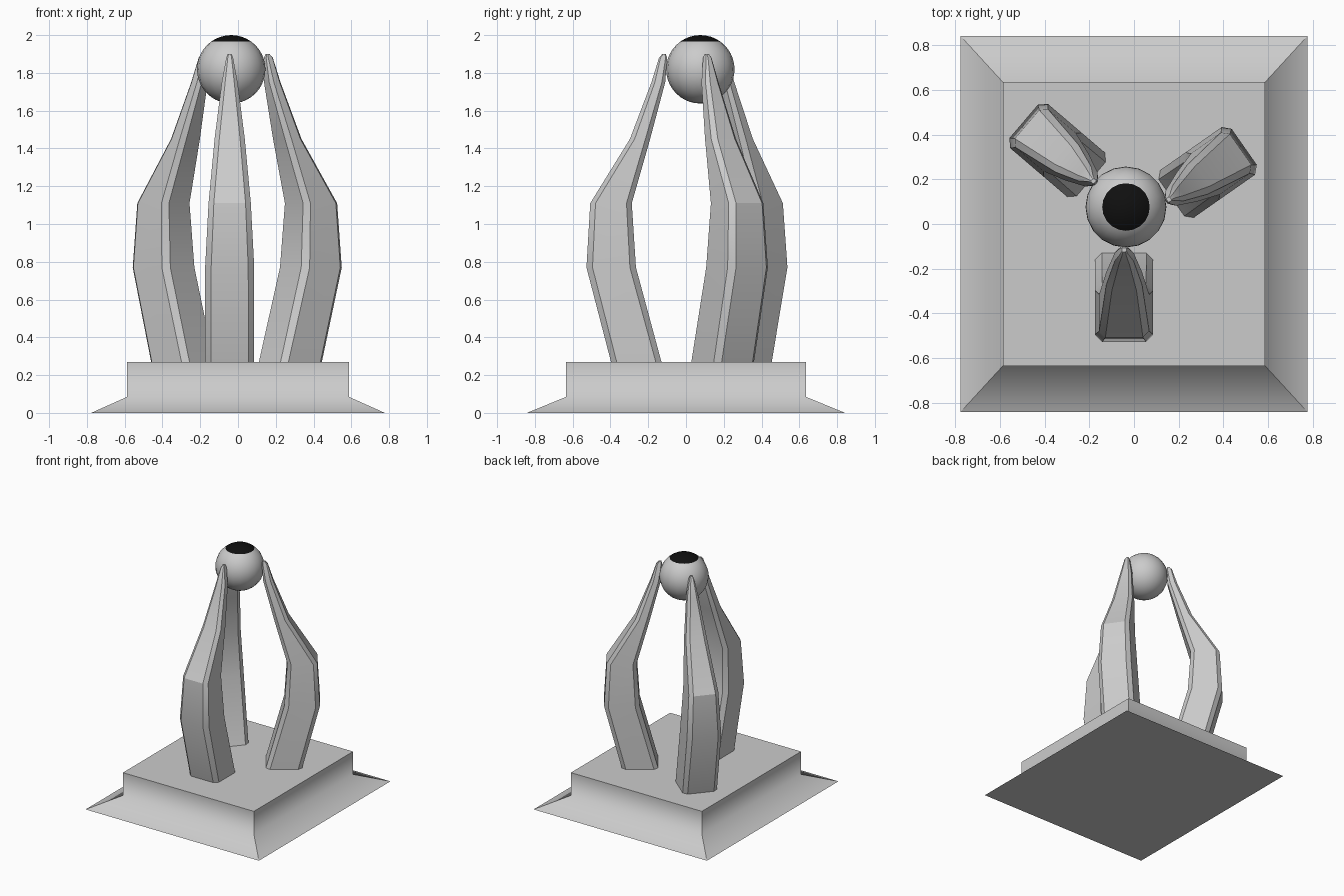
import bpy, bmesh
from math import radians, cos, sin
from mathutils import Vector

if "Cube" in bpy.data.objects:
    bpy.data.objects.remove(bpy.data.objects["Cube"])


def loft(name, rings):
    """Closed solid skinned through equal-length rings, bottom to top."""
    bm = bmesh.new()
    loops = [[bm.verts.new(p) for p in ring] for ring in rings]
    n = len(loops[0])
    for a, b in zip(loops, loops[1:]):
        for i in range(n):
            j = (i + 1) % n
            bm.faces.new((a[i], a[j], b[j], b[i]))
    bm.faces.new(loops[0][::-1])
    bm.faces.new(loops[-1])
    bmesh.ops.recalc_face_normals(bm, faces=bm.faces)
    mesh = bpy.data.meshes.new(name)
    bm.to_mesh(mesh)
    bm.free()
    obj = bpy.data.objects.new(name, mesh)
    bpy.context.collection.objects.link(obj)
    return obj


def select_only(obj):
    bpy.ops.object.select_all(action='DESELECT')
    obj.select_set(True)
    bpy.context.view_layer.objects.active = obj


# Plinth: flared foot blending softly into an upright block
def rect(hx, hy, z):
    return [(-hx, -hy, z), (hx, -hy, z), (hx, hy, z), (-hx, hy, z)]


plinth = loft("plinth", [rect(0.777, 0.842, 0), rect(0.587, 0.635, 0.085),
                         rect(0.587, 0.635, 0.27)])
for p in plinth.data.polygons:
    p.use_smooth = abs(p.normal.z) < 0.99
for e in plinth.data.edges:
    za, zb = (plinth.data.vertices[v].co.z for v in e.vertices)
    e.use_edge_sharp = not (0.08 < za < 0.09 and 0.08 < zb < 0.09)

# Claws: chamfered section (inner radius, outer radius, half width, chamfer, z)
SECTIONS = [
    (0.175, 0.455, 0.130, 0.030, 0.20),
    (0.205, 0.472, 0.130, 0.030, 0.27),
    (0.340, 0.602, 0.130, 0.032, 0.77),
    (0.362, 0.582, 0.112, 0.028, 1.11),
    (0.265, 0.372, 0.080, 0.025, 1.45),
    (0.185, 0.258, 0.042, 0.018, 1.75),
    (0.175, 0.218, 0.018, 0.008, 1.88),
    (0.182, 0.200, 0.010, 0.004, 1.90),
]


def claw(name, origin, degrees):
    a = radians(degrees)
    out = Vector((cos(a), sin(a), 0))
    side = Vector((-sin(a), cos(a), 0))
    base = Vector((*origin, 0))
    rings = []
    for ri, ro, w, c, z in SECTIONS:
        half = [(ro, w - c), (ro - c, w), (ri + c, w), (ri, w - c)]
        outline = half + [(r, -s) for r, s in reversed(half)]
        rings.append([base + out * r + side * s + Vector((0, 0, z)) for r, s in outline])
    obj = loft(name, rings)
    select_only(obj)
    bpy.ops.object.shade_smooth_by_angle(angle=radians(25))


claw("front_claw", (-0.044, 0.075), -90)
claw("right_claw", (0.0, 0.0), 35)
claw("left_claw", (-0.036, 0.068), 139.5)

# Orb held at the top, with a black cap
bpy.ops.mesh.primitive_uv_sphere_add(segments=20, ring_count=20, radius=0.181,
                                     location=(-0.036, 0.076, 1.819))
orb = bpy.context.object
orb.name = "orb"
for name, colour in (("orb_grey", (0.6, 0.6, 0.6, 1)), ("cap_black", (0.005, 0.005, 0.005, 1))):
    mat = bpy.data.materials.new(name)
    mat.diffuse_color = colour
    mat.use_nodes = True
    mat.node_tree.nodes["Principled BSDF"].inputs["Base Color"].default_value = mat.diffuse_color
    orb.data.materials.append(mat)
for p in orb.data.polygons:
    p.material_index = int(p.center.z > 0.181 * cos(radians(36)))
bpy.ops.object.shade_smooth()
